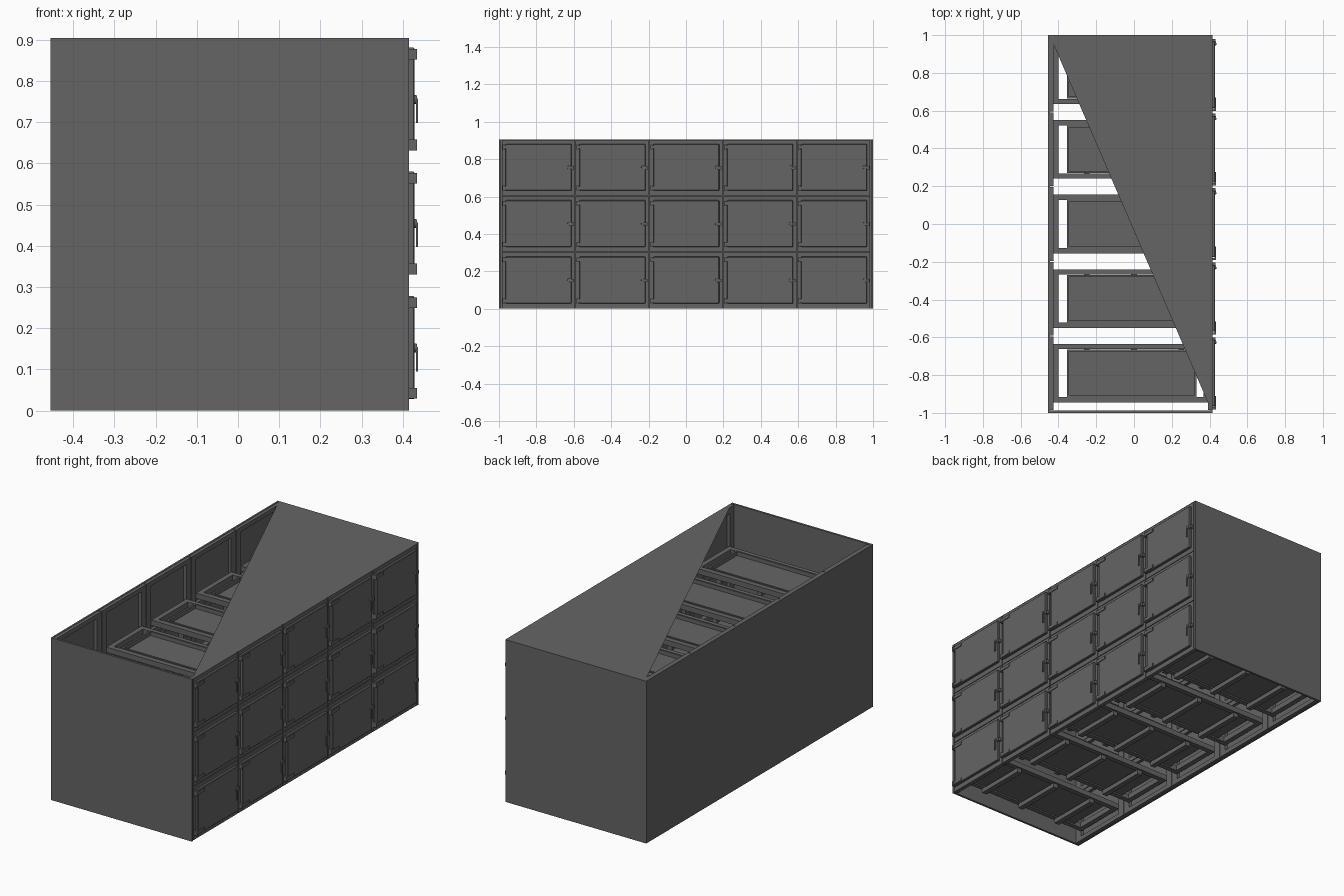
import bpy, bmesh, math
from mathutils import Matrix, Vector

if "Cube" in bpy.data.objects:
    bpy.data.objects.remove(bpy.data.objects["Cube"])

steel = bpy.data.materials.new("dark_grey_steel")
steel.diffuse_color = (0.13, 0.13, 0.13, 1)
steel.use_nodes = True
steel.node_tree.nodes["Principled BSDF"].inputs["Base Color"].default_value = steel.diffuse_color


def make(name, bm):
    bmesh.ops.recalc_face_normals(bm, faces=bm.faces)
    me = bpy.data.meshes.new(name)
    bm.to_mesh(me)
    bm.free()
    me.materials.append(steel)
    ob = bpy.data.objects.new(name, me)
    bpy.context.collection.objects.link(ob)
    return ob


def box(bm, x0, x1, y0, y1, z0, z1):
    m = Matrix.Translation(((x0 + x1) / 2, (y0 + y1) / 2, (z0 + z1) / 2))
    m = m @ Matrix.Diagonal((x1 - x0, y1 - y0, z1 - z0, 1))
    bmesh.ops.create_cube(bm, size=1, matrix=m)


def boxes(name, items):
    bm = bmesh.new()
    for b in items:
        box(bm, *b)
    return make(name, bm)


def ring_yz(x0, x1, y0, y1, z0, z1, w, h):
    # rectangular frame standing in the yz plane
    return [(x0, x1, y0, y0 + w, z0, z1), (x0, x1, y1 - w, y1, z0, z1),
            (x0, x1, y0 + w, y1 - w, z0, z0 + h), (x0, x1, y0 + w, y1 - w, z1 - h, z1)]


def ring_xy(x0, x1, y0, y1, z0, z1, w):
    # rectangular frame lying in the xy plane
    return [(x0, x1, y0, y0 + w, z0, z1), (x0, x1, y1 - w, y1, z0, z1),
            (x0, x0 + w, y0 + w, y1 - w, z0, z1), (x1 - w, x1, y0 + w, y1 - w, z0, z1)]


H = 0.905
BAYS = [-0.79, -0.395, 0.0, 0.395, 0.79]
LEVELS = [0.0, 0.302, 0.603]

# outer shell
boxes("back_panel", [(-0.455, -0.445, -1, 1, 0, H)])
for s, n in ((-1, "left_end_panel"), (1, "right_end_panel")):
    a, b = sorted((s * 0.988, s))
    boxes(n, [(-0.445, 0.415, a, b, 0, H)])

# half roof: one triangular sheet
bm = bmesh.new()
bm.faces.new([bm.verts.new(p) for p in ((-0.447, 1, H), (0.415, -1, H), (0.415, 1, H))])
make("roof_sheet", bm)

for i, yc in enumerate(BAYS):
    for j, z in enumerate(LEVELS):
        tag = f"_{i + 1}_{j + 1}"
        # wall frames round each opening, front and back
        boxes("front_frame" + tag, ring_yz(0.393, 0.415, yc - 0.195, yc + 0.195,
                                           z + 0.002, z + 0.3, 0.035, 0.035))
        boxes("back_frame" + tag, ring_yz(-0.445, -0.427, yc - 0.195, yc + 0.195,
                                          z + 0.002, z + 0.3, 0.04, 0.025))
        # shelf rack with cross bars
        y0, y1 = yc - 0.155, yc + 0.155
        rack = ring_xy(-0.427, 0.395, y0, y1, z + 0.055, z + 0.085, 0.028)
        for x in (-0.25, 0.0, 0.25):
            rack.append((x - 0.015, x + 0.015, y0 + 0.01, y1 - 0.01, z + 0.03, z + 0.055))
        boxes("rack" + tag, rack)
        # tray: floor with raised rim
        tray = ring_xy(-0.355, 0.33, yc - 0.126, yc + 0.126, z + 0.062, z + 0.09, 0.01)
        tray.append((-0.345, 0.32, yc - 0.116, yc + 0.116, z + 0.062, z + 0.068))
        boxes("tray" + tag, tray)

        # door with slightly chamfered rim
        d0, d1 = yc - 0.175, yc + 0.178
        door = boxes("door" + tag, [(0.412, 0.429, d0, d1, z + 0.028, z + 0.278)])
        mod = door.modifiers.new("edge", 'BEVEL')
        mod.width = 0.003
        mod.segments = 1
        # strap hinges with knuckles
        hinge = []
        for zh in (z + 0.262, z + 0.042):
            hinge.append((0.427, 0.433, d0 - 0.012, d0 + 0.055, zh - 0.009, zh + 0.009))
            hinge.append((0.414, 0.434, d0 - 0.016, d0 - 0.004, zh - 0.013, zh + 0.013))
        boxes("hinges" + tag, hinge)
        # latch: round boss, keeper and hanging lever
        bm = bmesh.new()
        m = Matrix.Translation((0.429, d1 - 0.012, z + 0.152)) @ Matrix.Rotation(math.pi / 2, 4, 'Y')
        bmesh.ops.create_cone(bm, cap_ends=True, segments=16, radius1=0.012,
                              radius2=0.010, depth=0.012, matrix=m)
        box(bm, 0.414, 0.432, d1 - 0.012, d1 + 0.012, z + 0.142, z + 0.160)
        box(bm, 0.432, 0.437, d1 - 0.020, d1 - 0.011, z + 0.095, z + 0.155)
        make("latch" + tag, bm)
